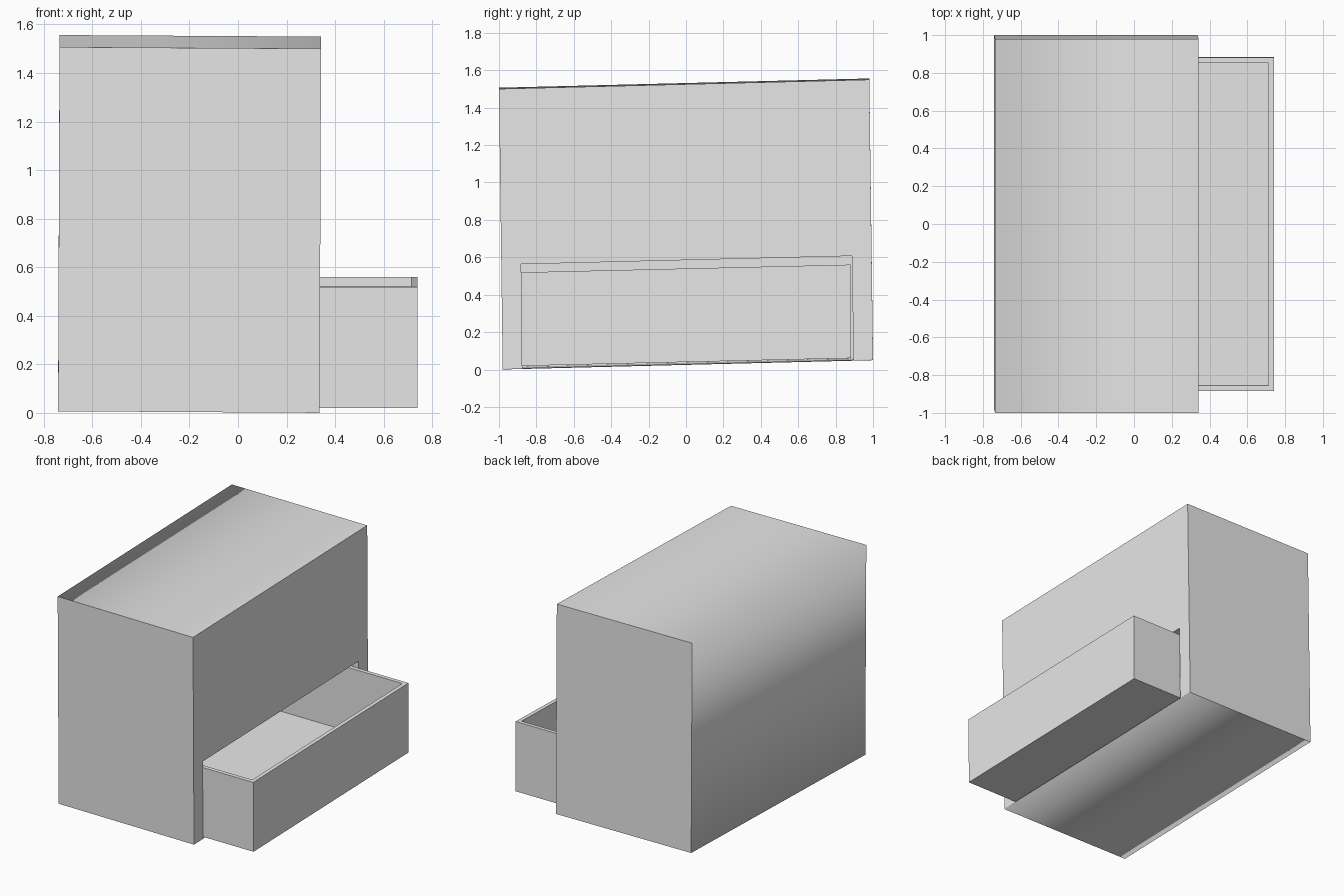
import bpy
import bmesh
from mathutils import Matrix, Vector

cube = bpy.data.objects.get("Cube")
if cube:
    bpy.data.objects.remove(cube, do_unlink=True)

# Plain grey for the whole piece
grey = bpy.data.materials.new("light_grey")
grey.use_nodes = True
grey.diffuse_color = (0.8, 0.8, 0.8, 1)
grey.node_tree.nodes["Principled BSDF"].inputs["Base Color"].default_value = (0.8, 0.8, 0.8, 1)


def box(low, high):
    """A box between two corners."""
    bm = bmesh.new()
    low, high = Vector(low), Vector(high)
    size = Matrix.Diagonal(high - low).to_4x4()
    bmesh.ops.create_cube(bm, size=1, matrix=Matrix.Translation((low + high) / 2) @ size)
    return bm


def face_toward(bm, direction):
    """The face furthest along a direction."""
    return max(bm.faces, key=lambda f: f.calc_center_median().dot(Vector(direction)))


def pocket(bm, face, offset):
    """Push a face into the solid to hollow it."""
    pushed = bmesh.ops.extrude_discrete_faces(bm, faces=[face])["faces"][0]
    bmesh.ops.translate(bm, verts=pushed.verts, vec=offset)


def finish(bm, name, skew):
    bmesh.ops.transform(bm, matrix=Matrix(skew), verts=bm.verts)
    bmesh.ops.recalc_face_normals(bm, faces=bm.faces)
    mesh = bpy.data.meshes.new(name)
    bm.to_mesh(mesh)
    bm.free()
    mesh.materials.append(grey)
    obj = bpy.data.objects.new(name, mesh)
    bpy.context.collection.objects.link(obj)


# Cabinet body, with a wide opening low on its right-hand face
left, right, half, height = -0.74, 0.337, 0.99, 1.5
open_half, open_low, open_high = 0.885, 0.005, 0.56
body = box((left, -half, 0), (right, half, height))
for y in (-open_half, open_half):
    bmesh.ops.bisect_plane(body, geom=body.verts[:] + body.edges[:] + body.faces[:],
                           plane_co=(0, y, 0), plane_no=(0, 1, 0))
for z in (open_low, open_high):
    faces = [f for f in body.faces if f.calc_center_median().x > right - 0.001]
    edges = list({e for f in faces for e in f.edges})
    verts = list({v for f in faces for v in f.verts})
    bmesh.ops.bisect_plane(body, geom=verts + edges + faces,
                           plane_co=(0, 0, z), plane_no=(0, 0, 1))
target = Vector((right, 0, (open_low + open_high) / 2))
opening = min(body.faces, key=lambda f: (f.calc_center_median() - target).length)
pocket(body, opening, (-1.05, 0, 0))

# Soft shading runs round the left side and the underside; other edges are crisp
for f in body.faces:
    f.smooth = True
for e in body.edges:
    a, b = (v.co for v in e.verts)
    along_y = abs(a.x - b.x) + abs(a.z - b.z) < 0.001
    soft = along_y and (a.x < left + 0.001 or a.z < 0.001)
    flat = len(e.link_faces) == 2 and e.calc_face_angle(0) < 0.1
    e.smooth = soft or flat
finish(body, "cabinet_body", ((1, 0, 0.004, -0.001),
                              (0, 1, -0.0133, 0.01),
                              (-0.006, 0.025, 1, 0.027),
                              (0, 0, 0, 1)))

# Open drawer tray, sliding out of the opening
wall = 0.04
drawer = box((-0.34, -0.882, 0), (0.74, 0.882, 0.5))
rim = face_toward(drawer, (0, 0, 1))
bmesh.ops.inset_individual(drawer, faces=[rim], thickness=wall)
pocket(drawer, rim, (0, 0, wall - 0.5))
finish(drawer, "drawer", ((1, 0, 0, 0),
                          (0, 1, -0.006, 0.0015),
                          (0, 0.0235, 1, 0.04),
                          (0, 0, 0, 1)))
